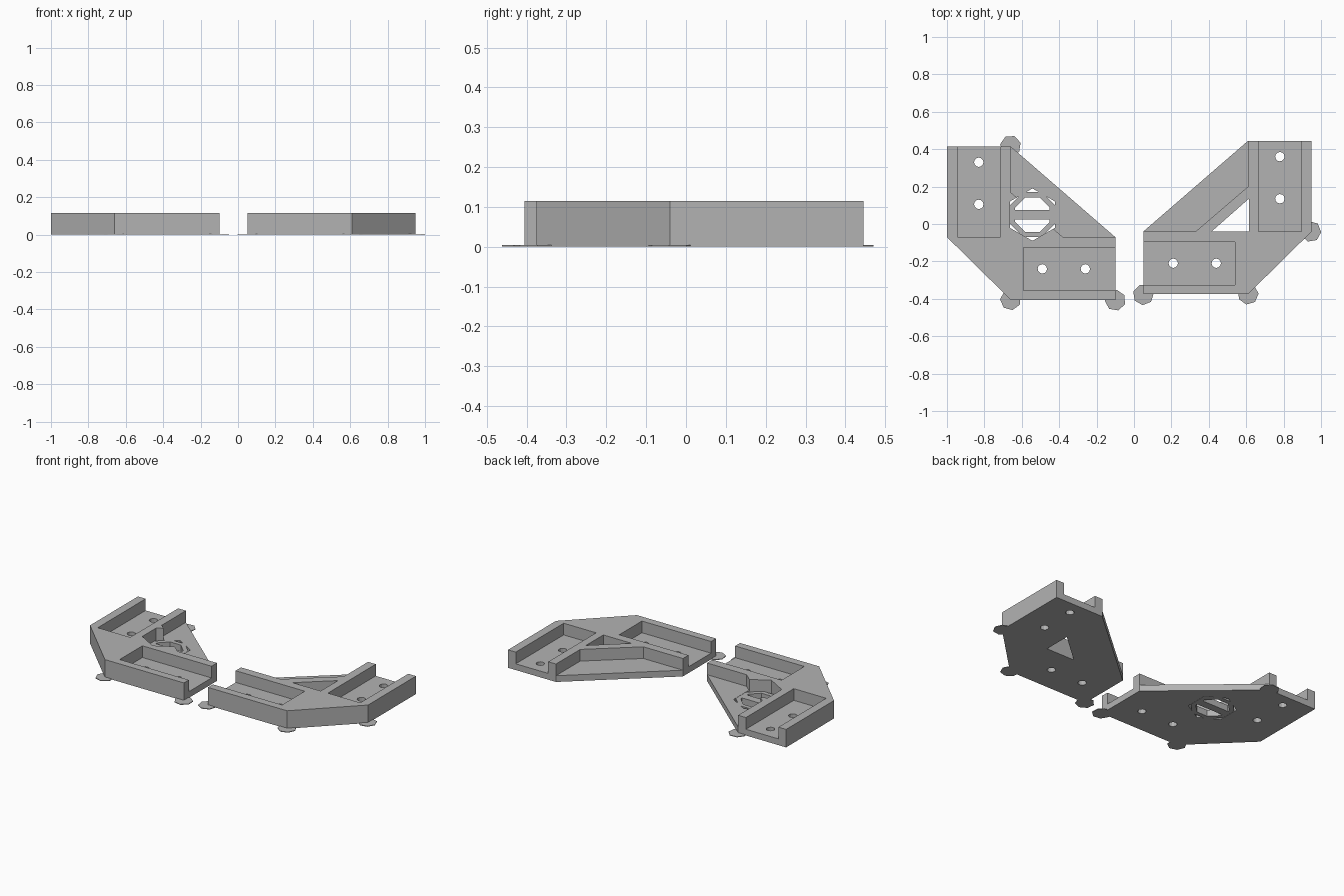
import bpy, bmesh, math

cube = bpy.data.objects.get("Cube")
if cube:
    bpy.data.objects.remove(cube, do_unlink=True)

HEIGHT, FLOOR, PAD = 0.115, 0.04, 0.004

grey = bpy.data.materials.new("plain grey")
grey.use_nodes = True
grey.diffuse_color = (0.45, 0.45, 0.45, 1)
grey.node_tree.nodes["Principled BSDF"].inputs["Base Color"].default_value = grey.diffuse_color


def prism(name, points, z0, z1):
    """Upright prism over a flat outline."""
    bm = bmesh.new()
    base = bm.faces.new([bm.verts.new((x, y, z0)) for x, y in points])
    top = bmesh.ops.extrude_face_region(bm, geom=[base])["geom"]
    for v in top:
        if isinstance(v, bmesh.types.BMVert):
            v.co.z = z1
    bmesh.ops.recalc_face_normals(bm, faces=bm.faces)
    mesh = bpy.data.meshes.new(name)
    bm.to_mesh(mesh)
    bm.free()
    mesh.materials.append(grey)
    obj = bpy.data.objects.new(name, mesh)
    bpy.context.collection.objects.link(obj)
    return obj


def ngon(x, y, r, n, turn=0.0):
    return [(x + r * math.cos(turn + math.tau * i / n),
             y + r * math.sin(turn + math.tau * i / n)) for i in range(n)]


def rect(x0, x1, y0, y1):
    return [(x0, y0), (x1, y0), (x1, y1), (x0, y1)]


def cut(obj, outline, z0=-0.1, z1=0.3):
    """Subtract a prism and discard the cutter."""
    cutter = prism("cutter", outline, z0, z1)
    cutter.hide_render = True
    mod = obj.modifiers.new("cut", 'BOOLEAN')
    mod.operation, mod.solver, mod.object = 'DIFFERENCE', 'EXACT', cutter
    bpy.context.view_layer.objects.active = obj
    bpy.ops.object.modifier_apply(modifier=mod.name)
    bpy.data.objects.remove(cutter, do_unlink=True)


def bracket(side, place, pads):
    """Corner bracket with two open channels; place maps outline points."""
    body = prism(side + "_bracket", place([(-1, 0.415), (-0.66, 0.415), (-0.1, -0.07),
                 (-0.1, -0.405), (-0.66, -0.405), (-1, -0.07)]), 0, HEIGHT)
    # Channels running out through the two ends
    cut(body, place(rect(-0.945, -0.715, -0.07, 0.6)), FLOOR)
    cut(body, place(rect(-0.59, 0.1, -0.355, -0.125)), FLOOR)
    # Low shelf along the slanted side
    cut(body, place([(-0.66, 0.6), (-0.66, 0.17), (-0.38, -0.07),
                     (0.1, -0.07), (0.1, 0.6)]), FLOOR)
    # Screw holes
    for x, y in [(-0.83, 0.33), (-0.83, 0.105), (-0.49, -0.24), (-0.26, -0.24)]:
        cut(body, place(ngon(x, y, 0.025, 12)))
    # Thin pads under the outer corners
    for i, (x, y) in enumerate(pads):
        prism(f"{side}_corner_pad_{i + 1}", place(ngon(x, y, 0.056, 7, 0.3 + i)), 0, PAD)
    return body


def stay(points):
    return points


def mirror(points):
    return [(-x - 0.05, y + 0.03) for x, y in points]


# Right bracket with a six-sided opening and a vent ring inside
right = bracket("right", stay, [(-0.66, 0.418), (-0.66, -0.405), (-0.1, -0.408)])
CX, CY = -0.543, 0.05
cut(right, ngon(CX, CY, 0.14, 6, math.pi / 6))
ring = prism("vent_ring", ngon(CX, CY, 0.13, 8, math.pi / 8), 0, FLOOR)
cut(ring, ngon(CX, CY, 0.1, 8, math.pi / 8))
prism("vent_crossbar", rect(CX - 0.1, CX + 0.1, CY - 0.025, CY + 0.025), 0, FLOOR)

# Left bracket with a triangular opening
left = bracket("left", mirror, [(-0.1, -0.408), (-0.66, -0.405), (-0.995, -0.07)])
cut(left, mirror([(-0.664, 0.105), (-0.664, -0.07), (-0.465, -0.07)]))
